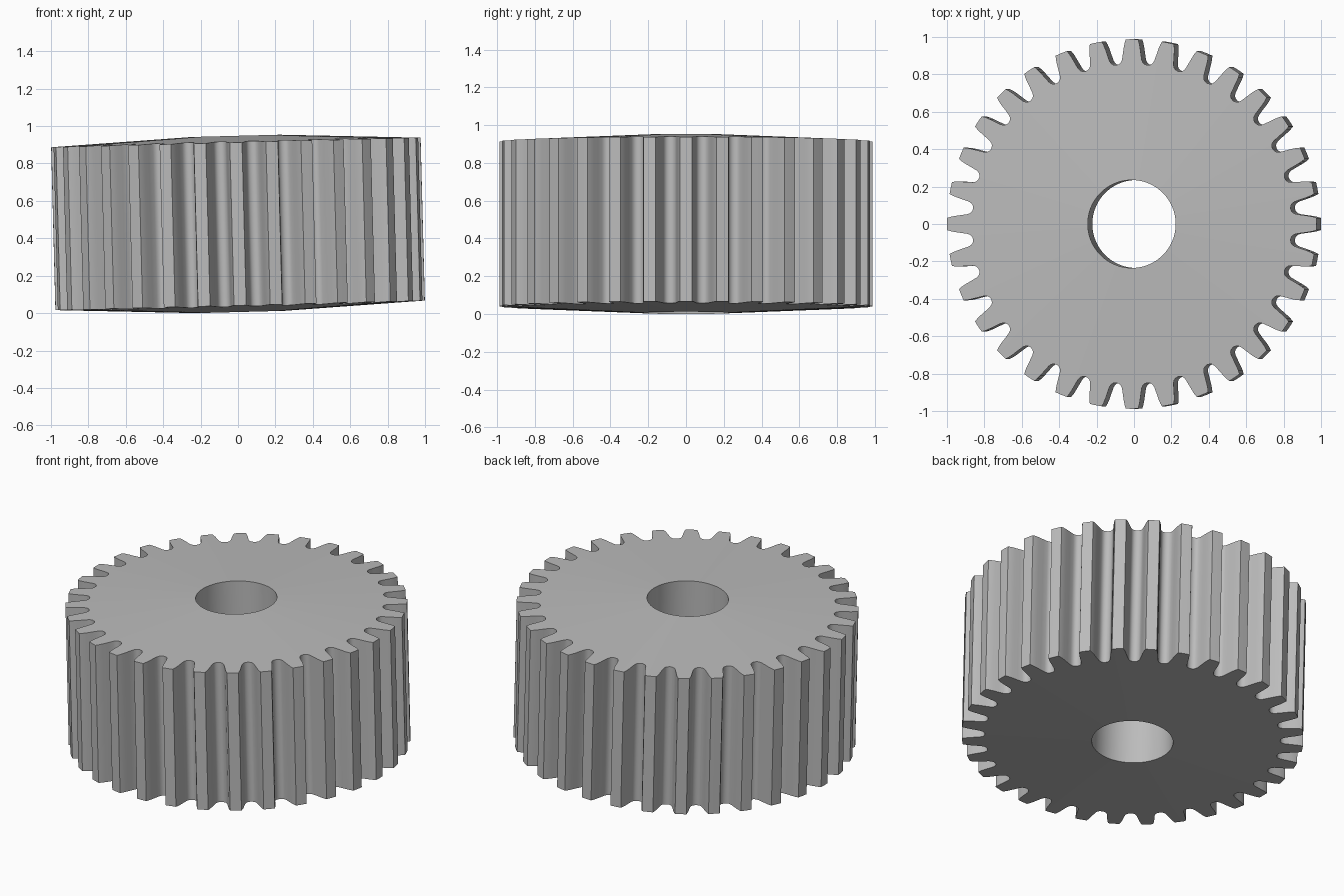
import bpy, bmesh, math

if "Cube" in bpy.data.objects:
    bpy.data.objects.remove(bpy.data.objects["Cube"], do_unlink=True)

TEETH = 32
BORE = 0.235
TILT = -0.026
MID_Z = 0.477
PITCH = 2 * math.pi / TEETH

# Half tooth: radius and angle from the tooth centre, tip corner to valley floor
flank = [(0.988, 0.033), (0.969, 0.040), (0.945, 0.046), (0.91, 0.053), (0.88, 0.060),
         (0.865, 0.068), (0.857, 0.080)]
valley = [(0.853, PITCH / 2)]
tooth = [(r, -a) for r, a in reversed(flank)] + [(0.988, 0.0)] + flank + valley
outline = [(r, a + i * PITCH) for i in range(TEETH) for r, a in tooth]


def half_height(radius):
    # End faces are shallow cones, thickest at the bore
    return 0.471 - 0.047 * (radius - BORE)


def ring(bm, points, side):
    return [bm.verts.new((r * math.cos(a), r * math.sin(a), side * half_height(r)))
            for r, a in points]


# Steel colour
steel = bpy.data.materials.new("steel grey")
steel.use_nodes = True
grey = (0.5, 0.5, 0.5, 1)
steel.diffuse_color = grey
steel.node_tree.nodes["Principled BSDF"].inputs["Base Color"].default_value = grey

# Gear body: teeth, end faces and bore lofted through four rings
bm = bmesh.new()
bore = [(BORE, a) for r, a in outline]
rings = [ring(bm, outline, -1), ring(bm, outline, 1), ring(bm, bore, 1), ring(bm, bore, -1)]
n = len(outline)
for k in range(4):
    low, high = rings[k], rings[(k + 1) % 4]
    for i in range(n):
        j = (i + 1) % n
        bm.faces.new((low[i], low[j], high[j], high[i]))
bmesh.ops.recalc_face_normals(bm, faces=bm.faces)
mesh = bpy.data.meshes.new("spur_gear")
bm.to_mesh(mesh)
bm.free()
mesh.materials.append(steel)

gear = bpy.data.objects.new("spur_gear", mesh)
bpy.context.collection.objects.link(gear)
gear.location.z = MID_Z
gear.rotation_euler.y = TILT

# Smooth flanks and bore, sharp tips and rims
bpy.ops.object.select_all(action='DESELECT')
gear.select_set(True)
bpy.context.view_layer.objects.active = gear
bpy.ops.object.shade_smooth_by_angle(angle=math.radians(35))
